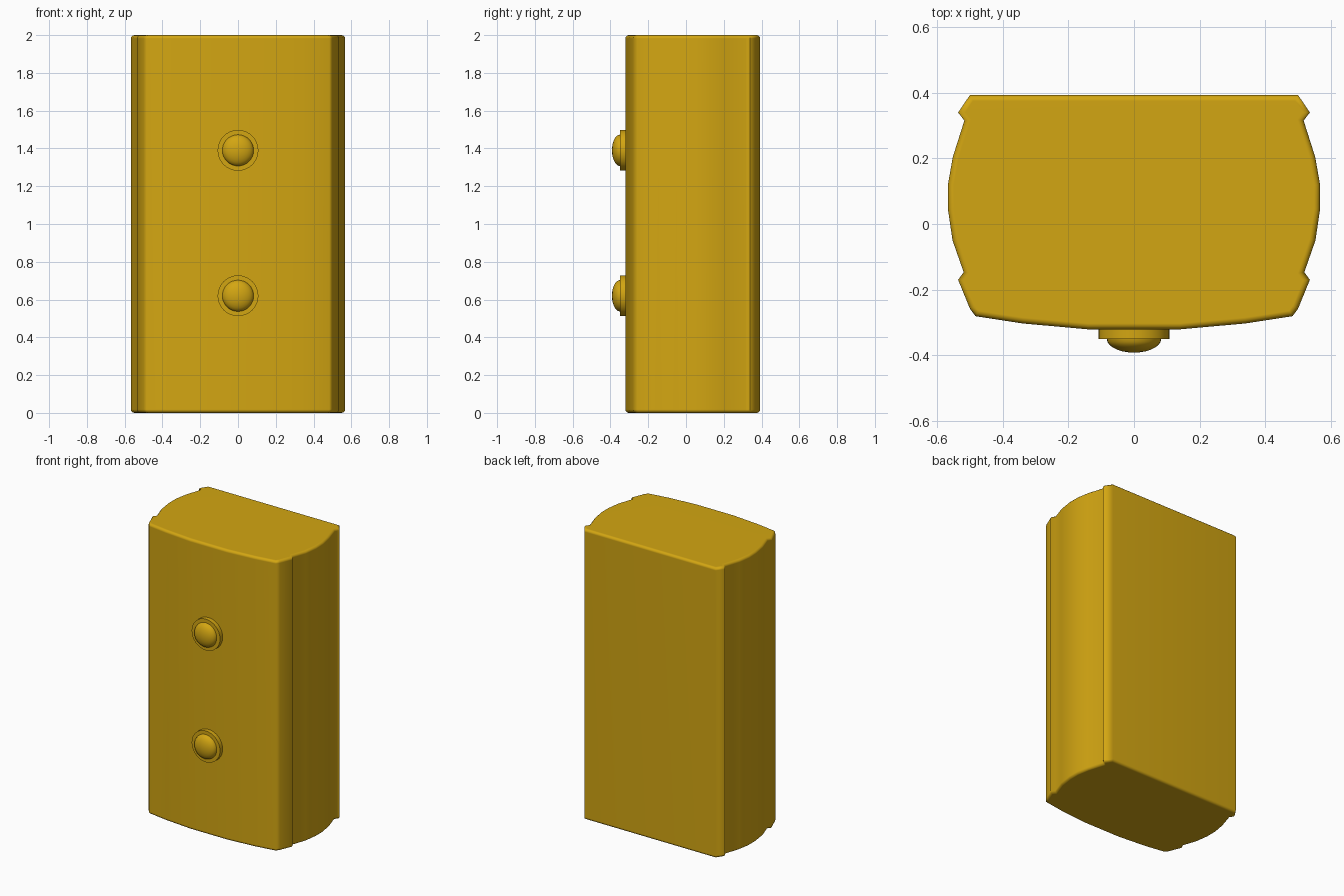
import bpy, bmesh, math

if "Cube" in bpy.data.objects:
    bpy.data.objects.remove(bpy.data.objects["Cube"])

gold = bpy.data.materials.new("golden_yellow")
gold.diffuse_color = (0.65, 0.38, 0.006, 1)
gold.use_nodes = True
gold.node_tree.nodes["Principled BSDF"].inputs["Base Color"].default_value = gold.diffuse_color


def finish(bm, name, angle):
    bmesh.ops.recalc_face_normals(bm, faces=bm.faces)
    me = bpy.data.meshes.new(name)
    bm.to_mesh(me)
    bm.free()
    me.materials.append(gold)
    ob = bpy.data.objects.new(name, me)
    bpy.context.collection.objects.link(ob)
    bpy.ops.object.select_all(action='DESELECT')
    ob.select_set(True)
    bpy.context.view_layer.objects.active = ob
    bpy.ops.object.shade_smooth_by_angle(angle=math.radians(angle))
    return ob


# Body: mirrored cross-section with bulged, grooved sides, extruded upward
half = [(0.50, 0.393), (0.536, 0.34), (0.517, 0.315), (0.552, 0.205),
        (0.567, 0.12), (0.567, 0.045), (0.553, -0.05), (0.519, -0.147),
        (0.536, -0.17), (0.500, -0.258), (0.483, -0.281),
        (0.34, -0.303), (0.14, -0.321)]
outline = half + [(-x, y) for x, y in reversed(half)]
bm = bmesh.new()
base = bm.faces.new([bm.verts.new((x, y, 0)) for x, y in outline])
top = bmesh.ops.extrude_face_region(bm, geom=[base], use_keep_orig=True)
bmesh.ops.translate(bm, vec=(0, 0, 2),
                    verts=[g for g in top['geom'] if isinstance(g, bmesh.types.BMVert)])
bmesh.ops.recalc_face_normals(bm, faces=bm.faces)
rims = [e for e in bm.edges if abs(e.verts[0].co.z - e.verts[1].co.z) < 1e-5]
bmesh.ops.bevel(bm, geom=rims, offset=0.018, segments=3, profile=0.5, affect='EDGES')
body = finish(bm, "body", 60)
wn = body.modifiers.new("weighted_normals", 'WEIGHTED_NORMAL')
wn.keep_sharp = True

# Buttons: flat collar with a domed cap, spun about the front-back axis
profile = [(0, -0.315), (0.108, -0.315), (0.108, -0.35), (0.083, -0.35)]
profile += [(0.083 * math.cos(a), -0.35 - 0.042 * math.sin(a))
            for a in (math.pi / 2 * i / 7 for i in range(1, 7))]
profile += [(0, -0.392)]
for name, z in (("lower_button", 0.62), ("upper_button", 1.39)):
    bm = bmesh.new()
    vs = [bm.verts.new((r, y, z)) for r, y in profile]
    es = [bm.edges.new(p) for p in zip(vs, vs[1:])]
    bmesh.ops.spin(bm, geom=vs + es, cent=(0, 0, z), axis=(0, 1, 0),
                   angle=2 * math.pi, steps=32, use_duplicate=False)
    bmesh.ops.remove_doubles(bm, verts=bm.verts, dist=1e-4)
    finish(bm, name, 40)
